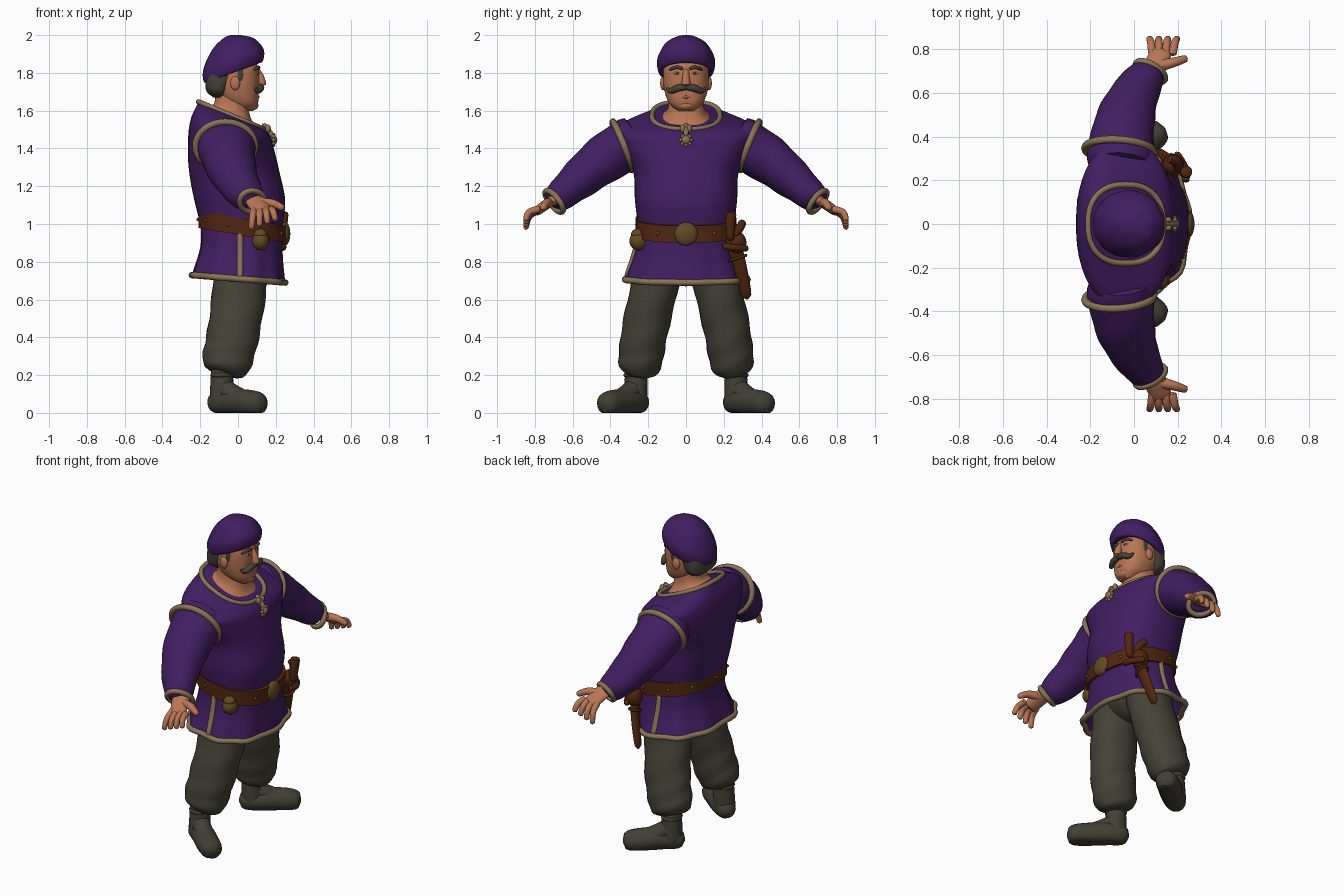
import bpy, bmesh, math
from mathutils import Vector

cube = bpy.data.objects.get("Cube")
if cube:
    bpy.data.objects.remove(cube)


def material(name, *rgb):
    m = bpy.data.materials.new(name)
    m.use_nodes = True
    m.diffuse_color = (*rgb, 1)
    shader = next(node for node in m.node_tree.nodes if node.type == 'BSDF_PRINCIPLED')
    shader.inputs["Base Color"].default_value = (*rgb, 1)
    return m


PURPLE = material("purple cloth", .054, .013, .12)
GREY = material("grey trousers", .06, .055, .037)
BOOT = material("grey boots", .055, .05, .035)
SKIN = material("skin", .48, .18, .09)
TRIM = material("tan trim", .25, .175, .095)
LEATHER = material("brown leather", .083, .02, .005)
BRASS = material("old brass", .13, .066, .018)
HAIR = material("grey hair", .06, .055, .04)
WHITE = material("eye white", .45, .32, .24)
LIP = material("lips", .33, .1, .055)
made = []


def finish(name, bm, mat):
    bmesh.ops.recalc_face_normals(bm, faces=bm.faces)
    mesh = bpy.data.meshes.new(name)
    bm.to_mesh(mesh)
    bm.free()
    mesh.materials.append(mat)
    ob = bpy.data.objects.new(name, mesh)
    bpy.context.collection.objects.link(ob)
    made.append(ob)


def smooth_rows(rows, steps=6):
    """Catmull-Rom interpolation between equally long rows of values."""
    out = []
    for i in range(len(rows) - 1):
        near = [rows[max(i - 1, 0)], rows[i], rows[i + 1], rows[min(i + 2, len(rows) - 1)]]
        for j in range(steps):
            u = j / steps
            out.append([.5 * (2 * b + (c - a) * u + (2 * a - 5 * b + 4 * c - d) * u * u
                              + (3 * b - a - 3 * c + d) * u ** 3) for a, b, c, d in zip(*near)])
    return out + [list(rows[-1])]


def join_rings(name, rings, mat, caps=True, loop=False):
    bm = bmesh.new()
    vs = [[bm.verts.new(p) for p in ring] for ring in rings]
    count = len(vs[0])
    pairs = list(zip(vs, vs[1:])) + ([(vs[-1], vs[0])] if loop else [])
    for a, b in pairs:
        for i in range(count):
            j = (i + 1) % count
            bm.faces.new((a[i], a[j], b[j], b[i]))
    if caps:
        bm.faces.new(vs[0])
        bm.faces.new(vs[-1])
    finish(name, bm, mat)


def section(row, tilt=0.0, power=2.4, ripple=0.0, count=48):
    """Rounded level section from a row of height, back, front and half width."""
    z, back, front, width = row
    pts = []
    for i in range(count):
        t = math.tau * i / count
        c, s = math.cos(t), math.sin(t)
        k = 1 + ripple * math.sin(9 * t + 1)
        dx = math.copysign(abs(c) ** (2 / power), c) * (front - back) / 2 * k
        y = math.copysign(abs(s) ** (2 / power), s) * width * k
        pts.append(Vector(((back + front) / 2 + dx, y, z + tilt * dx)))
    return pts


def loft(name, rows, mat, tilt=(0, 0), power=2.4, ripple=0.0, caps=True):
    fine = smooth_rows(rows)
    rings = []
    for i, row in enumerate(fine):
        u = i / (len(fine) - 1)
        rings.append(section(row, tilt[0] + (tilt[1] - tilt[0]) * u ** 3, power, ripple * u))
    join_rings(name, rings, mat, caps)


def limb(name, points, mat, start, end, s=1, bulge=0.0, deep=1.0, axis=(1, 0, 0), fold=0.0, blunt=8):
    """Round-ended limb along points; deep scales its thickness along axis."""
    pts = [Vector(p) for p in smooth_rows([(x, y * s, z) for x, y, z in points])]
    last = len(pts) - 1
    rings = []
    for i, p in enumerate(pts):
        u = i / last
        tip = math.sqrt(max(1 - abs(2 * u - 1) ** blunt, .02))
        radius = (start + (end - start) * u + bulge * math.sin(math.pi * u)) * tip
        along = pts[min(i + 1, last)] - pts[max(i - 1, 0)]
        side = along.cross(Vector(axis)).normalized()
        up = side.cross(along).normalized()
        ring = []
        for j in range(24):
            a = math.tau * j / 24
            r = radius * (1 + fold * math.sin(2 * a + 1.3 * i))
            v = p + (side * math.cos(a) + up * math.sin(a) * deep) * r
            v.z = max(v.z, 0)
            ring.append(v)
        rings.append(ring)
    join_rings(name, rings, mat)


def cord(name, path, radius, mat):
    """Closed round cord through a loop of points."""
    rings = []
    middle = sum(path, Vector()) / len(path)
    for i, p in enumerate(path):
        along = (path[(i + 1) % len(path)] - path[i - 1]).normalized()
        out = (p - middle) - along * (p - middle).dot(along)
        out.normalize()
        up = along.cross(out)
        angles = [math.tau * j / 8 for j in range(8)]
        rings.append([p + (out * math.cos(a) + up * math.sin(a)) * radius for a in angles])
    join_rings(name, rings, mat, caps=False, loop=True)


def hoop(name, centre, across, upward, radius, mat):
    centre, across, upward = Vector(centre), Vector(across), Vector(upward)
    angles = [math.tau * i / 40 for i in range(40)]
    cord(name, [centre + across * math.cos(a) + upward * math.sin(a) for a in angles], radius, mat)


def ball(name, centre, size, mat):
    bm = bmesh.new()
    bmesh.ops.create_uvsphere(bm, u_segments=20, v_segments=12, radius=1)
    for v in bm.verts:
        v.co = Vector(centre) + v.co * Vector(size).length if len(size) == 1 else Vector(
            c + a * b for c, a, b in zip(centre, v.co, size))
    finish(name, bm, mat)


# Tunic body, collar and skirt
collar = (1.575, -.21, .135, .18)
loft("tunic_body", [(.97, -.19, .23, .25), (1.12, -.23, .25, .27), (1.28, -.26, .22, .28),
                    (1.42, -.265, .19, .35), (1.51, -.25, .17, .365), collar],
     PURPLE, tilt=(0, -.42))
cord("collar_trim", section(collar, tilt=-.42), .014, TRIM)
hem = (.71, -.245, .245, .32)
loft("tunic_skirt", [(.98, -.2, .235, .25), (.85, -.2, .235, .27), hem],
     PURPLE, tilt=(-.15, -.08), ripple=.03, caps=False)
cord("hem_trim", section(hem, tilt=-.08, ripple=.03), .017, TRIM)

# Belt with buckle and studs
belt_size = (-.21, .255, .267)
loft("belt", [(.94, *belt_size), (1.03, *belt_size)], LEATHER, tilt=(-.17, -.17))
ball("belt_buckle", (.25, 0, .948), (.027, .062, .062), BRASS)
for p in section((.985, *belt_size), tilt=-.17)[4::5]:
    ball("belt_stud", p, (.01, .01, .01), BRASS)

# Neck, head, hair and cap
loft("neck", [(1.54, -.2, .12, .165), (1.6, -.13, .065, .1), (1.7, -.12, .05, .09)],
     SKIN, tilt=(-.38, 0))
loft("head", [(1.598, .01, .08, .04), (1.64, -.07, .106, .09), (1.72, -.13, .11, .117),
              (1.82, -.15, .11, .12), (1.88, -.13, .08, .1)], SKIN)
loft("back_hair", [(1.67, -.13, -.06, .07), (1.71, -.17, -.045, .118), (1.8, -.17, 0, .127)], HAIR)
loft("cap", [(1.81, -.15, .1, .12), (1.805, -.18, .13, .145), (1.87, -.185, .135, .152),
             (1.95, -.14, .085, .11), (1.99, -.08, .02, .05), (2, -.04, -.01, .01)],
     PURPLE, tilt=(.36, 0), power=2, ripple=.02)
limb("nose", [(.1, 0, 1.82), (.118, 0, 1.78), (.128, 0, 1.73)], SKIN, start=.012, end=.026)
limb("lower_lip", [(.09, -.05, 1.675), (.106, 0, 1.672), (.09, .05, 1.675)],
     LIP, start=.008, end=.008, blunt=2)
ball("chin", (.078, 0, 1.628), (.03, .045, .026), SKIN)
ball("trouser_seat", (0, 0, .83), (.155, .2, .16), GREY)

# Face features, arms and legs on both sides
for s, side in ((1, "far_"), (-1, "near_")):
    limb(side + "moustache", [(.12, -.01, 1.725), (.12, .04, 1.72), (.105, .08, 1.705), (.09, .105, 1.72)],
         HAIR, start=.018, end=.007, s=s, bulge=.005, blunt=4)
    limb(side + "eyebrow", [(.108, .015, 1.82), (.108, .05, 1.83), (.085, .09, 1.815)],
         HAIR, start=.009, end=.008, s=s, blunt=4)
    ball(side + "eye", (.1, .045 * s, 1.798), (.01, .02, .008), WHITE)
    ball(side + "pupil", (.108, .045 * s, 1.798), (.005, .008, .007), HAIR)
    ball(side + "nostril", (.118, .016 * s, 1.736), (.014, .012, .011), SKIN)
    ball(side + "ear", (-.015, .122 * s, 1.745), (.026, .015, .036), SKIN)
    ball(side + "sideburn", (.01, .113 * s, 1.79), (.02, .01, .045), HAIR)

    limb(side + "sleeve", [(-.065, .24, 1.46), (-.05, .43, 1.345), (0, .585, 1.22), (.08, .71, 1.11)],
         PURPLE, start=.145, end=.066, s=s, bulge=.01, deep=1.12, fold=.02, blunt=14)
    hoop(side + "shoulder_trim", (-.067, .337 * s, 1.414), (.157, -.01 * s, 0),
         (0, .05 * s, .127), .018, TRIM)
    hoop(side + "cuff_trim", (.075, .698 * s, 1.12), (.066, -.03 * s, 0), (0, .036 * s, .056), .016, TRIM)
    limb(side + "palm", [(.07, .66, 1.15), (.1, .73, 1.11), (.13, .8, 1.06)],
         SKIN, start=.028, end=.025, s=s, deep=2)
    for i in range(4):
        root, tip = Vector((.085 + .03 * i, .77, 1.08)), Vector((.07 + .043 * i, .85, .97 + .015 * i))
        knuckle = (root + tip) / 2 + Vector((0, .02, .015))
        limb(f"{side}finger_{i + 1}", [root, knuckle, tip], SKIN, start=.02, end=.015, s=s)
    limb(side + "thumb", [(.1, .72, 1.11), (.18, .74, 1.11), (.245, .76, 1.08)],
         SKIN, start=.028, end=.016, s=s, axis=(0, 0, 1))

    limb(side + "skirt_slit_trim", [(.01, .255, .96), (.01, .275, .85), (.01, .322, .71)],
         TRIM, start=.011, end=.011, s=s, deep=1.5)
    limb(side + "trouser_leg", [(0, .12, .92), (.01, .16, .7), (-.02, .215, .45), (-.055, .24, .29),
                                (-.08, .255, .2)],
         GREY, start=.13, end=.116, s=s, deep=1.13, fold=.025, blunt=6)
    limb(side + "boot_shaft", [(-.085, .265, .25), (-.085, .265, .15), (-.085, .27, .02)],
         BOOT, start=.055, end=.068, s=s)
    limb(side + "boot_instep", [(-.09, .265, .14), (-.03, .31, .1), (.05, .37, .06)],
         BOOT, start=.055, end=.05, s=s, axis=(0, 0, 1))
    limb(side + "boot_foot", [(-.15, .225, .05), (-.05, .29, .06), (.05, .375, .055), (.14, .44, .045)],
         BOOT, start=.058, end=.063, s=s, bulge=.008, axis=(0, 0, 1), blunt=6)
    hoop(side + "boot_cuff", (-.085, .265 * s, .2), (.05, 0, 0), (0, .055 * s, 0), .012, BOOT)
    ball(side + "collar_knot", (.158, .018 * s, 1.505), (.016, .014, .022), TRIM)

# Collar brooch: petals around a boss on a cord
limb("brooch_cord", [(.13, 0, 1.53), (.165, 0, 1.49), (.19, 0, 1.45)], TRIM, start=.014, end=.014)
ball("brooch", (.188, 0, 1.445), (.02, .024, .024), TRIM)
for i in range(8):
    a = math.tau * i / 8
    ball("brooch_petal", (.188, .027 * math.cos(a), 1.445 + .027 * math.sin(a)), (.01, .01, .01), TRIM)

# Round pouch hanging from the belt
ball("pouch", (.12, -.25, .91), (.046, .05, .05), BRASS)
ball("pouch_flap", (.12, -.255, .945), (.036, .036, .03), BRASS)

# Knife, sheath and purse hanging from the belt
limb("knife_sheath", [(.19, .24, .94), (.16, .285, .78), (.11, .325, .6)],
     LEATHER, start=.042, end=.028, deep=.6)
limb("knife_handle", [(.225, .235, .91), (.235, .235, .99), (.24, .24, 1.07)],
     LEATHER, start=.02, end=.03)
limb("knife_guard", [(.235, .19, .885), (.235, .25, .875), (.19, .33, .87)],
     LEATHER, start=.018, end=.018)
limb("tool_grip", [(.2, .25, .93), (.195, .285, .98), (.16, .3, 1.01)],
     LEATHER, start=.022, end=.022)
ball("belt_purse", (.18, .27, .9), (.05, .05, .06), LEATHER)
hoop("sheath_band", (.17, .275, .82), (.027, 0, 0), (0, .042, .014), .008, LEATHER)

bpy.ops.object.select_all(action='DESELECT')
for ob in made:
    ob.select_set(True)
bpy.context.view_layer.objects.active = made[0]
bpy.ops.object.shade_smooth_by_angle(angle=math.radians(50))
